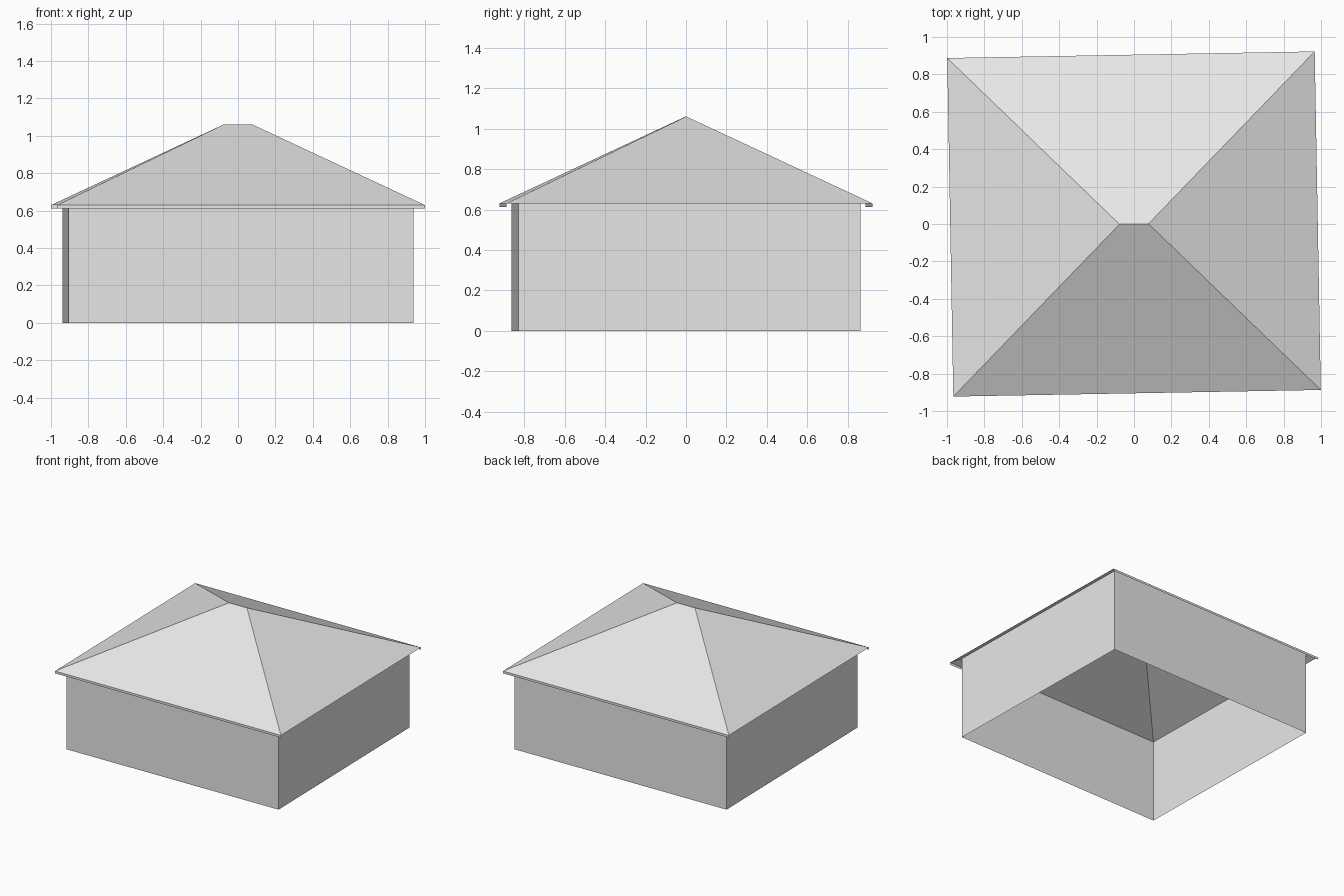
import bpy
import math

cube = bpy.data.objects.get("Cube")
if cube:
    bpy.data.objects.remove(cube, do_unlink=True)

TURN = math.radians(1.03)       # the house stands slightly turned
WALL_X, WALL_Y = 0.9225, 0.845  # half sizes of the walls
EAVE_X, EAVE_Y = 0.9825, 0.905  # half sizes of the eaves
EAVE_Z, RIDGE_Z, FASCIA_Z = 0.63, 1.06, 0.612
RIDGE_X = EAVE_X - EAVE_Y       # equal slopes on all four sides
WALL_Z = EAVE_Z + (RIDGE_Z - EAVE_Z) * (EAVE_Y - WALL_Y) / EAVE_Y

grey = bpy.data.materials.new("light grey")
grey.use_nodes = True
grey.diffuse_color = (0.8, 0.8, 0.8, 1)
grey.node_tree.nodes["Principled BSDF"].inputs["Base Color"].default_value = (0.8, 0.8, 0.8, 1)


def add_part(name, verts, faces):
    mesh = bpy.data.meshes.new(name)
    mesh.from_pydata(verts, [], faces)
    mesh.materials.append(grey)
    obj = bpy.data.objects.new(name, mesh)
    obj.rotation_euler.z = TURN
    bpy.context.collection.objects.link(obj)
    return obj


def rectangle(hx, hy, z):
    return [(-hx, -hy, z), (hx, -hy, z), (hx, hy, z), (-hx, hy, z)]


# Four thin walls, open below and above
add_part("walls", rectangle(WALL_X, WALL_Y, 0) + rectangle(WALL_X, WALL_Y, WALL_Z),
         [(i, (i + 1) % 4, (i + 1) % 4 + 4, i + 4) for i in range(4)])

# Hip roof with a short ridge, open underneath
add_part("hip_roof",
         rectangle(EAVE_X, EAVE_Y, EAVE_Z) + [(-RIDGE_X, 0, RIDGE_Z), (RIDGE_X, 0, RIDGE_Z)],
         [(0, 1, 5, 4), (1, 2, 5), (2, 3, 4, 5), (3, 0, 4)])

# Fascia strips below the front and back eaves
for name, side in (("front_fascia", -1), ("back_fascia", 1)):
    x, y = -side * EAVE_X, side * EAVE_Y
    add_part(name, [(-x, y, FASCIA_Z), (x, y, FASCIA_Z), (x, y, EAVE_Z), (-x, y, EAVE_Z)],
             [(0, 1, 2, 3)])
